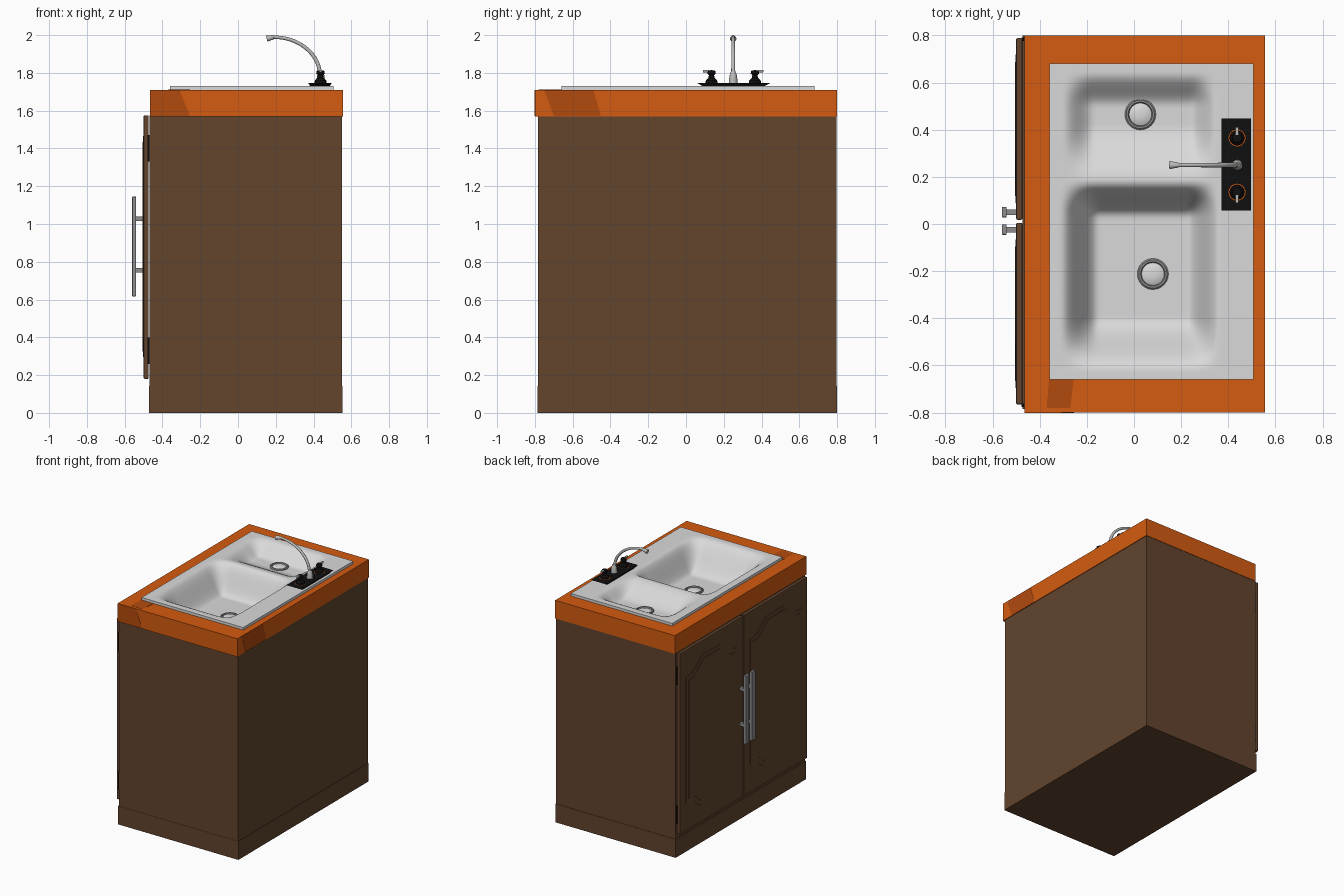
import bpy, bmesh, math
from mathutils import Vector

if "Cube" in bpy.data.objects:
    bpy.data.objects.remove(bpy.data.objects["Cube"])


def mat(name, col):
    m = bpy.data.materials.new(name)
    m.diffuse_color = (*col, 1)
    m.use_nodes = True
    m.node_tree.nodes["Principled BSDF"].inputs["Base Color"].default_value = m.diffuse_color
    return m


WOOD = mat("brown wood", (0.122, 0.058, 0.027))
ORANGE = mat("orange stone", (0.66, 0.105, 0.005))
RUST = mat("dark orange stone", (0.45, 0.068, 0.004))
WHITE = mat("white enamel", (0.70, 0.70, 0.70))
CHROME = mat("light metal", (0.50, 0.50, 0.49))
STEEL = mat("grey metal", (0.27, 0.27, 0.27))
BLACK = mat("black", (0.005, 0.005, 0.005))


def finish(bm, name, m, smooth=None):
    bmesh.ops.recalc_face_normals(bm, faces=bm.faces[:])
    me = bpy.data.meshes.new(name)
    bm.to_mesh(me)
    bm.free()
    me.materials.append(m)
    ob = bpy.data.objects.new(name, me)
    bpy.context.collection.objects.link(ob)
    if smooth:
        bpy.ops.object.select_all(action='DESELECT')
        ob.select_set(True)
        bpy.context.view_layer.objects.active = ob
        bpy.ops.object.shade_smooth_by_angle(angle=math.radians(smooth))
    return ob


def box(name, x, y, z, m, bevel=0, open_top=False):
    bm = bmesh.new()
    bmesh.ops.create_cube(bm, size=1)
    for v in bm.verts:
        v.co = [r[0] if c < 0 else r[1] for c, r in zip(v.co, (x, y, z))]
    if open_top:
        top = [f for f in bm.faces if all(v.co.z > z[1] - 1e-4 for v in f.verts)]
        bmesh.ops.delete(bm, geom=top, context='FACES_ONLY')
    if bevel:
        bmesh.ops.bevel(bm, geom=bm.edges[:], offset=bevel, segments=2,
                        profile=0.5, affect='EDGES')
    return finish(bm, name, m)


def prism(name, pts, offset, m):
    """Extrude a 3D polygon by an offset vector."""
    bm = bmesh.new()
    f = bm.faces.new([bm.verts.new(p) for p in pts])
    r = bmesh.ops.extrude_face_region(bm, geom=[f])
    bmesh.ops.translate(bm, vec=offset,
                        verts=[g for g in r['geom'] if isinstance(g, bmesh.types.BMVert)])
    return finish(bm, name, m)


def tube(name, path, m, n=16, ends=True, smooth=40):
    """Rings of given radius along a path in the xz plane: (x, z, r) at fixed y."""
    y, pts = path
    bm = bmesh.new()
    rings = []
    for i, (x, z, r) in enumerate(pts):
        a, b = pts[max(i - 1, 0)], pts[min(i + 1, len(pts) - 1)]
        t = Vector((b[0] - a[0], 0, b[1] - a[1])).normalized()
        s = t.cross(Vector((0, 1, 0)))
        rings.append([bm.verts.new(Vector((x, y, z)) + r * (math.cos(k * math.tau / n) * s
                      + math.sin(k * math.tau / n) * Vector((0, 1, 0)))) for k in range(n)])
    for p, q in zip(rings, rings[1:]):
        for k in range(n):
            bm.faces.new((p[k], p[(k + 1) % n], q[(k + 1) % n], q[k]))
    if ends:
        bm.faces.new(rings[0])
        bm.faces.new(rings[-1])
    return finish(bm, name, m, smooth)


def lathe(name, x, y, z, profile, m, n=24, smooth=35):
    """Spin an (r, z) profile around a vertical axis."""
    bm = bmesh.new()
    vs = [bm.verts.new((x + r, y, z + h)) for r, h in profile]
    es = [bm.edges.new(e) for e in zip(vs, vs[1:])]
    bmesh.ops.spin(bm, geom=vs + es, cent=(x, y, z), axis=(0, 0, 1),
                   angle=math.tau, steps=n)
    bmesh.ops.remove_doubles(bm, verts=bm.verts[:], dist=1e-5)
    return finish(bm, name, m, smooth)


# Cabinet and plinth
box("cabinet_body", (-0.468, 0.55), (-0.783, 0.797), (0.14, 1.575), WOOD, open_top=True)
box("plinth", (-0.472, 0.553), (-0.785, 0.8), (0, 0.142), WOOD)

# Countertop frame with an opening for the sink
bm = bmesh.new()
outer, inner = (-0.465, 0.555, -0.8, 0.8), (-0.345, 0.49, -0.645, 0.665)
loops = []
for (x0, x1, y0, y1) in (outer, inner):
    for z in (1.57, 1.71):
        loops.append([bm.verts.new((x, y, z)) for x, y in
                      ((x0, y0), (x1, y0), (x1, y1), (x0, y1))])
ob_, ot, ib, it = loops
for a, b in ((ob_, ot), (ot, it), (it, ib), (ib, ob_)):
    for k in range(4):
        j = (k + 1) % 4
        bm.faces.new((a[k], a[j], b[j], b[k]))
finish(bm, "countertop", ORANGE)

# Darker veins in the countertop, as thin plates
prism("front_vein", [(-0.464, -0.8, 1.571), (-0.255, -0.8, 1.571), (-0.31, -0.8, 1.709),
                     (-0.464, -0.8, 1.709)], (0, -0.001, 0), RUST)
prism("right_vein", [(0.555, -0.75, 1.709), (0.555, -0.49, 1.709), (0.555, -0.45, 1.571),
                     (0.555, -0.7, 1.571)], (0.001, 0, 0), RUST)
prism("top_vein", [(-0.37, -0.78, 1.71), (-0.27, -0.78, 1.71), (-0.255, -0.65, 1.71),
                   (-0.36, -0.65, 1.71)], (0, 0, 0.001), RUST)


# Double sink as a smooth sheet with two basins
def ramp(a, b, t):
    t = min(max((t - a) / (b - a), 0), 1)
    return t * t * (3 - 2 * t)


def sink_height(x, y):
    big = (ramp(-0.31, -0.15, x) * (1 - ramp(0.23, 0.36, x))
           * ramp(-0.62, -0.40, y) * (1 - ramp(0.03, 0.18, y)))
    small = (ramp(-0.30, -0.17, x) * (1 - ramp(0.24, 0.35, x))
             * ramp(0.18, 0.42, y) * (1 - ramp(0.50, 0.64, y)))
    return 1.73 - 0.205 * big - 0.09 * small


bm = bmesh.new()
bmesh.ops.create_grid(bm, x_segments=56, y_segments=84, size=0.5)
for v in bm.verts:
    x, y = 0.0735 + v.co.x * 0.865, 0.01 + v.co.y * 1.34
    v.co = (x, y, sink_height(x, y))
r = bmesh.ops.extrude_edge_only(bm, edges=[e for e in bm.edges if e.is_boundary])
for g in r['geom']:
    if isinstance(g, bmesh.types.BMVert):
        g.co.z = 1.708
bmesh.ops.recalc_face_normals(bm, faces=bm.faces[:])
finish(bm, "double_sink", WHITE, 40)

# Drains
ring = [(0.066, -0.01), (0.066, 0.004), (0.06, 0.009), (0.052, 0.009), (0.048, 0.002)]
dome = [(0.048, 0.002), (0.035, 0.008), (0.018, 0.011), (0, 0.012)]
for tag, x, y, z in (("large", 0.08, -0.212, 1.526), ("small", 0.027, 0.465, 1.641)):
    lathe(tag + "_drain_ring", x, y, z, ring, STEEL)
    lathe(tag + "_drain_plug", x, y, z, dome, WHITE)

# Faucet plate, wider at its top
bm = bmesh.new()
bmesh.ops.create_cube(bm, size=1)
for v in bm.verts:
    up = v.co.z > 0
    s = 1 if up else 0.82
    v.co = (0.434 + v.co.x * 0.125 * s, 0.252 + v.co.y * 0.39 * s, 1.747 if up else 1.728)
finish(bm, "faucet_plate", BLACK)

# Taps with levers pointing outwards
tap = [(0.032, 0), (0.03, 0.014), (0.016, 0.026), (0.014, 0.042), (0.023, 0.05),
       (0.02, 0.064), (0, 0.068)]
for tag, y, d in (("left", 0.135, -1), ("right", 0.365, 1)):
    lathe(tag + "_tap", 0.437, y, 1.747, tap, BLACK, 16)
    ya, yb = sorted((y + d * 0.012, y + d * 0.046))
    box(tag + "_tap_lever", (0.430, 0.444), (ya, yb), (1.803, 1.815), CHROME, 0.003)
    lathe(tag + "_tap_ring", 0.437, y, 1.747,
          [(0.030, 0.001), (0.036, 0.001)], ORANGE, 24)

# Spout body and arched spout with a flared nozzle
lathe("spout_body", 0.438, 0.25, 1.747,
      [(0.023, 0), (0.022, 0.02), (0.018, 0.045), (0.011, 0.062), (0, 0.064)], CHROME)
arc = [(0.436, 1.79, 0.011)]
for i in range(17):
    a = math.radians(8 + i * 82 / 16)
    arc.append((0.19 + 0.244 * math.cos(a), 1.785 + 0.204 * math.sin(a), 0.0105 - i * 0.0001))
arc += [(0.188, 1.989, 0.011), (0.172, 1.986, 0.013), (0.152, 1.981, 0.017)]
tube("spout", (0.25, arc), CHROME)

# Doors with shaped raised panels, bar handles and hinges
for tag, y0, y1, d in (("left", 0.018, 0.788, 1), ("right", -0.765, 0.005, -1)):
    box(tag + "_door", (-0.5, -0.473), (y0, y1), (0.18, 1.575), WOOD, 0.006)
    mid, half = (y0 + y1) / 2, 0.315
    for layer, inset, x in (("outer", 0, -0.4995), ("inner", 0.03, -0.5025)):
        h = half - inset
        top = []
        for i in range(25):
            u = -1 + i / 12
            # flat shoulder, S-curve up, flat crown
            top.append((u * h, 1.365 - inset + 0.1 * ramp(0.85, 0.3, abs(u))))
        bottom = [(-a, 1.76 - b) for a, b in top]
        prism(f"{tag}_door_panel_{layer}", [(x, mid + a, b) for a, b in top + bottom],
              (-0.003, 0, 0), WOOD)
    hy = 0.05 if d > 0 else -0.024
    box(tag + "_handle", (-0.56, -0.54), (hy - 0.022, hy + 0.022), (0.617, 1.145), STEEL, 0.003)
    for k, z in enumerate((0.755, 1.028)):
        box(f"{tag}_handle_post_{k + 1}", (-0.545, -0.495), (hy - 0.012, hy + 0.012),
            (z - 0.012, z + 0.012), STEEL)
    edge = y1 if d > 0 else y0
    for k, z in enumerate((0.33, 1.4)):
        box(f"{tag}_hinge_{k + 1}", (-0.478, -0.466), (edge - 0.012, edge + 0.003),
            (z - 0.07, z + 0.07), BLACK)
